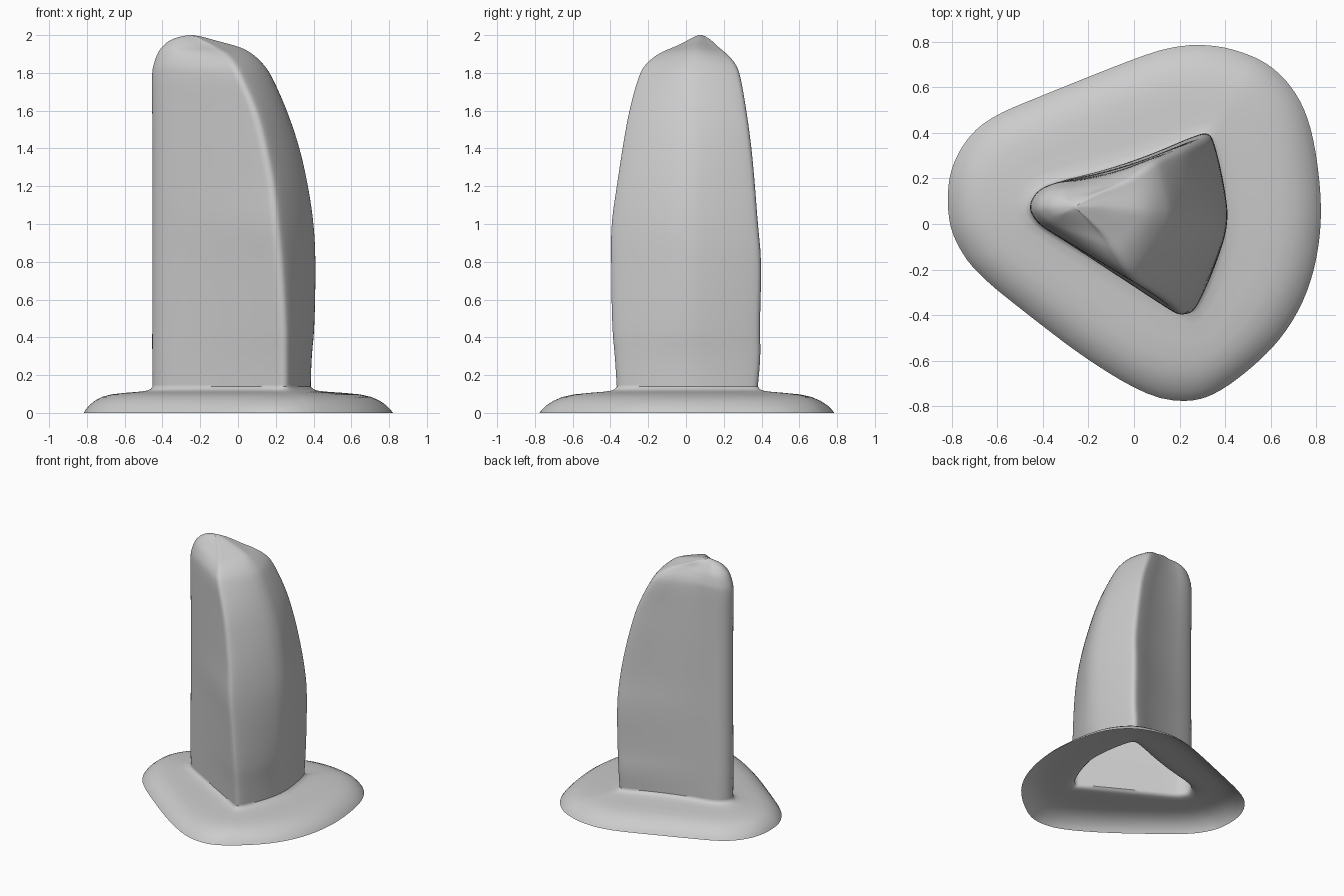
import bpy, bmesh, math
from mathutils import Vector

if "Cube" in bpy.data.objects:
    bpy.data.objects.remove(bpy.data.objects["Cube"])


def chaikin(pts, times, closed):
    """Corner-cutting curve through a list of vectors."""
    for _ in range(times):
        out = [] if closed else [pts[0]]
        n = len(pts)
        for i in range(n if closed else n - 1):
            a, b = pts[i], pts[(i + 1) % n]
            out += [a.lerp(b, 0.25), a.lerp(b, 0.75)]
        pts = out if closed else out + [pts[-1]]
    return pts


# Pillar levels: z, left x, front corner x y, right x, back corner x y
LEVELS = [
    (0.14, -0.460, 0.24, -0.375, 0.390, 0.32, 0.385),
    (0.30, -0.462, 0.24, -0.385, 0.395, 0.32, 0.400),
    (0.45, -0.462, 0.24, -0.400, 0.412, 0.33, 0.395),
    (0.80, -0.460, 0.22, -0.405, 0.420, 0.33, 0.405),
    (1.00, -0.460, 0.20, -0.405, 0.410, 0.32, 0.385),
    (1.20, -0.460, 0.18, -0.375, 0.380, 0.29, 0.370),
    (1.40, -0.460, 0.14, -0.345, 0.335, 0.25, 0.352),
    (1.60, -0.462, 0.09, -0.310, 0.265, 0.20, 0.325),
    (1.80, -0.465, 0.00, -0.255, 0.175, 0.11, 0.290),
    (1.86, -0.450, -0.03, -0.210, 0.125, 0.07, 0.260),
    (1.91, -0.430, -0.07, -0.140, 0.070, 0.01, 0.210),
    (1.94, -0.405, -0.12, -0.060, 0.010, -0.07, 0.170),
    (1.97, -0.370, -0.18, 0.000, -0.110, -0.15, 0.140),
    (1.99, -0.320, -0.22, 0.040, -0.180, -0.20, 0.110),
    (2.00, -0.260, -0.25, 0.065, -0.240, -0.245, 0.085),
]


def section(level):
    """Rounded three-cornered ring at one height."""
    z, xl, fx, fy, mx, bx, by = level
    s = min(1.0, (mx - xl) / 0.6)
    yl = 0.075
    F, B, M = Vector((fx, fy)), Vector((bx, by)), Vector((mx, (fy + by) / 2))
    V = lambda x, y: Vector((x, y)) * s
    L = Vector((xl, yl))
    la, lb = L + V(0.08, -0.10), L + V(0.12, 0.11)
    fa, ba = F + V(-0.06, 0.035), B + V(-0.06, -0.012)
    fb, bb = F + V(0.04, 0.035), B + V(0.025, -0.05)
    pts = [L, L + V(0.03, -0.06), la, la.lerp(fa, 0.33), la.lerp(fa, 0.67), fa, F, fb,
           fb.lerp(M, 0.5) + V(0.015, 0), M, bb.lerp(M, 0.5) + V(0.01, 0), bb, B, ba,
           ba.lerp(lb, 0.33) + V(0, -0.02), ba.lerp(lb, 0.67) + V(0, -0.02),
           lb, L + V(0.035, 0.07)]
    return [Vector((p.x, p.y, z)) for p in chaikin(pts, 3, True)]


class Row(Vector):
    pass


# Smooth the level table vertically (z, then two triples of values)
lo = chaikin([Vector(l[:3]) for l in LEVELS], 2, False)
hi = chaikin([Vector(l[3:]) .to_4d() for l in LEVELS], 2, False)
pillar = [section((*a, *b)) for a, b in zip(lo, hi)]

# Skirt outline on the ground
OUTLINE = [(-.82, .07), (-.81, .23), (-.74, .37), (-.63, .47), (-.4, .565), (0, .725),
           (.15, .775), (.3, .79), (.45, .765), (.6, .70), (.72, .57), (.785, .4),
           (.82, .15), (.82, -.05), (.775, -.27), (.68, -.46), (.55, -.605), (.36, -.75),
           (.22, -.785), (.05, -.75), (-.2, -.6), (-.45, -.41), (-.7, -.21), (-.795, -.06)]
outline = chaikin([Vector(p) for p in OUTLINE], 2, True)
centre = Vector((0.05, 0.03))


def rim_point(direction):
    """Where a ray from the centre meets the skirt outline."""
    for i, a in enumerate(outline):
        a = a - centre
        e = outline[(i + 1) % len(outline)] - centre - a
        den = direction.x * e.y - direction.y * e.x
        if abs(den) < 1e-9:
            continue
        t = (a.x * e.y - a.y * e.x) / den
        u = (a.x * direction.y - a.y * direction.x) / den
        if t > 0 and -1e-6 <= u <= 1 + 1e-6:
            return centre + direction * t
    return centre + direction


# Skirt rings from rim up to the pillar foot: blend towards rim, height
PROFILE = [(1, 0), (.97, .018), (.92, .04), (.84, .064), (.74, .084), (.6, .098),
           (.4, .106), (.2, .112), (.08, .118), (.03, .126)]
rims = [rim_point((p.xy - centre).normalized()) for p in pillar[0]]
skirt = [[Vector((*p.xy.lerp(r, t), z)) for p, r in zip(pillar[0], rims)] for t, z in PROFILE]

# One open-bottomed shell
bm = bmesh.new()
rings = [[bm.verts.new(p) for p in ring] for ring in skirt + pillar]
n = len(rings[0])
for a, b in zip(rings, rings[1:]):
    for i in range(n):
        j = (i + 1) % n
        bm.faces.new((a[i], a[j], b[j], b[i]))
bm.faces.new(rings[-1])
mesh = bpy.data.meshes.new("standing_stone")
bm.to_mesh(mesh)
bm.free()
stone = bpy.data.objects.new("standing_stone", mesh)
bpy.context.collection.objects.link(stone)
bpy.context.view_layer.objects.active = stone
stone.select_set(True)
bpy.ops.object.shade_smooth_by_angle(angle=math.radians(40))
